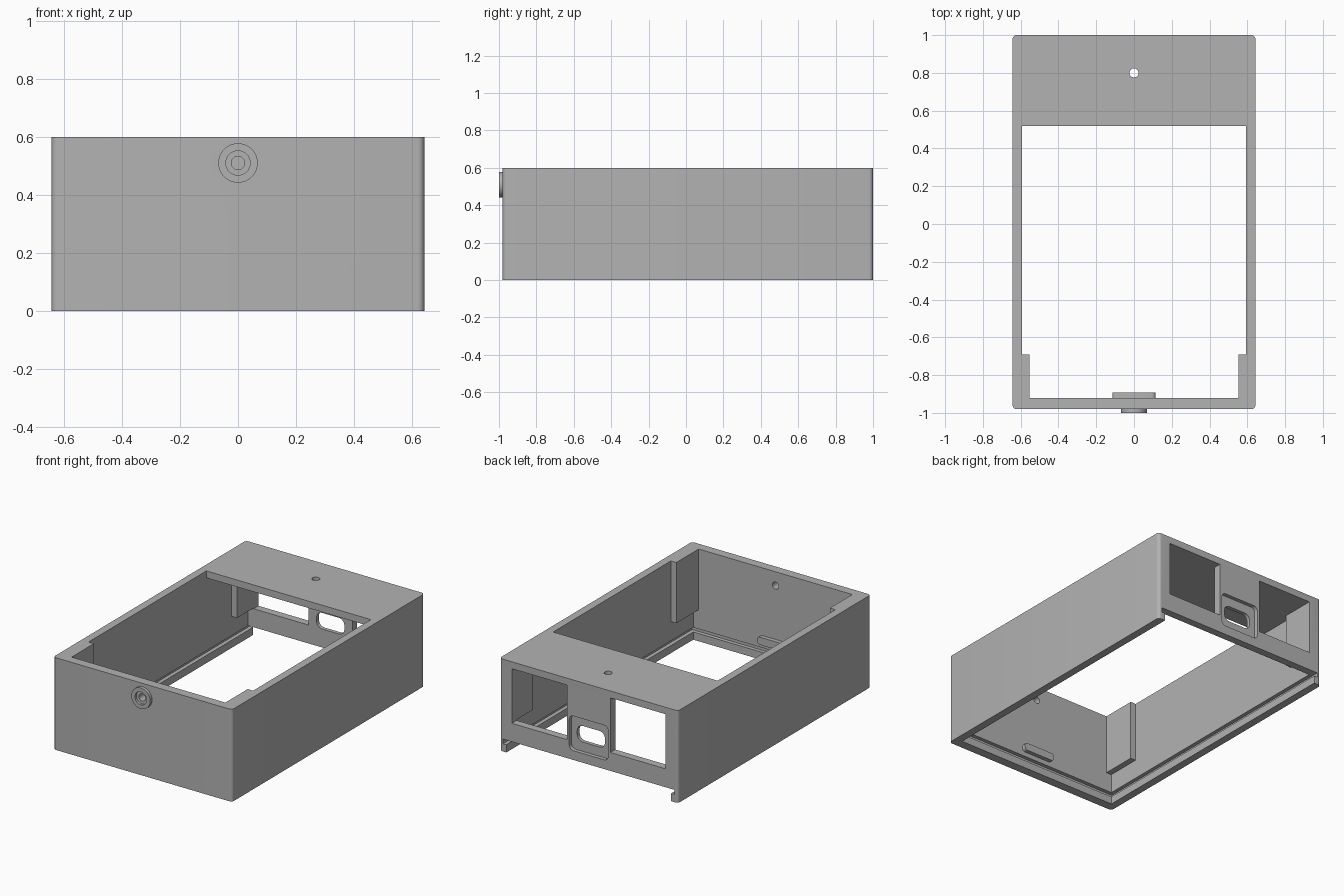
import bpy, bmesh, math
from mathutils import Matrix

cube = bpy.data.objects.get("Cube")
if cube:
    bpy.data.objects.remove(cube, do_unlink=True)

grey = bpy.data.materials.new("plain_grey")
grey.use_nodes = True
grey.diffuse_color = (0.45, 0.45, 0.45, 1)
grey.node_tree.nodes["Principled BSDF"].inputs["Base Color"].default_value = (0.45, 0.45, 0.45, 1)


def finish(bm, name):
    mesh = bpy.data.meshes.new(name)
    bmesh.ops.recalc_face_normals(bm, faces=bm.faces)
    bm.to_mesh(mesh)
    bm.free()
    mesh.materials.append(grey)
    ob = bpy.data.objects.new(name, mesh)
    bpy.context.collection.objects.link(ob)
    return ob


def box(name, xs, ys, zs, radius=0, axis=2):
    """Box between limits; edges along the axis are rounded by the radius."""
    bm = bmesh.new()
    bmesh.ops.create_cube(bm, size=1)
    for v in bm.verts:
        for i, (lo, hi) in enumerate((xs, ys, zs)):
            v.co[i] = hi if v.co[i] > 0 else lo
    if radius:
        edges = [e for e in bm.edges
                 if abs(e.verts[0].co[axis] - e.verts[1].co[axis]) > 1e-5]
        bmesh.ops.bevel(bm, geom=edges, offset=radius, segments=6,
                        profile=0.5, affect='EDGES')
    return finish(bm, name)


def cylinder(name, radius, centre, depth, axis):
    bm = bmesh.new()
    bmesh.ops.create_cone(bm, cap_ends=True, segments=48, radius1=radius,
                          radius2=radius, depth=depth)
    turn = Matrix.Rotation(math.pi / 2, 4, 'X') if axis == 'Y' else Matrix()
    bm.transform(Matrix.Translation(centre) @ turn)
    return finish(bm, name)


def combine(target, tool, operation='DIFFERENCE'):
    """Apply a boolean and remove the tool."""
    mod = target.modifiers.new("shape", 'BOOLEAN')
    mod.object = tool
    mod.operation = operation
    mod.solver = 'EXACT'
    bpy.ops.object.select_all(action='DESELECT')
    bpy.context.view_layer.objects.active = target
    target.select_set(True)
    bpy.ops.object.modifier_apply(modifier=mod.name)
    bpy.data.objects.remove(tool, do_unlink=True)


# Outer shell and the round lock collar on the front
case = box("case", (-0.643, 0.643), (-0.98, 1), (0, 0.6), 0.022)
combine(case, cylinder("lock_collar", 0.068, (0, -0.98, 0.51), 0.04, 'Y'), 'UNION')

# Interior, leaving thick corner blocks above the lower chamber
inner, block, roof = 0.592, 0.553, 0.555
combine(case, box("lower_chamber", (-inner, inner), (-0.92, 0.95), (-0.1, 0.205)))
combine(case, box("middle_chamber", (-inner, inner), (-0.69, 0.78), (0.1, roof)))
combine(case, box("upper_chamber", (-block, block), (-0.92, 0.95), (0.1, roof)))

# Open top in front of the rear deck
combine(case, box("top_opening", (-inner, inner), (-0.69, 0.52), (0.4, 0.7)))
combine(case, box("top_front_opening", (-block, block), (-0.92, 0.52), (0.4, 0.7)))

# Slide-in bottom panel groove, open at the rear
combine(case, box("panel_groove", (-0.617, 0.617), (-0.945, 1.1), (0.05, 0.08)))
combine(case, box("rear_panel_entry", (-inner, inner), (0.9, 1.1), (-0.1, 0.08)))

# Two rear windows
for side in (-1, 1):
    xs = sorted((side * 0.157, side * block))
    combine(case, box("rear_window", xs, (0.9, 1.1), (0.2, roof)))

# Rear socket: shallow rounded recess with a rounded slot through it
combine(case, box("socket_recess", (-0.14, 0.14), (0.975, 1.1), (0.14, 0.365), 0.03, 1))
combine(case, box("socket_slot", (-0.1, 0.1), (0.9, 1.1), (0.2, 0.305), 0.04, 1))

# Lock counterbore, lock hole and deck hole
combine(case, cylinder("lock_counterbore", 0.042, (0, -1, 0.51), 0.03, 'Y'))
combine(case, cylinder("lock_hole", 0.023, (0, -0.95, 0.51), 0.2, 'Y'))
combine(case, cylinder("deck_hole", 0.024, (0, 0.8, 0.58), 0.2, 'Z'))

# Rounded catch on the inside of the front wall
catch = box("front_catch", (-0.115, 0.115), (-0.925, -0.893), (0.11, 0.16), 0.022, 1)

for ob in (case, catch):
    bpy.ops.object.select_all(action='DESELECT')
    bpy.context.view_layer.objects.active = ob
    ob.select_set(True)
    bpy.ops.object.shade_smooth_by_angle(angle=math.radians(30))
